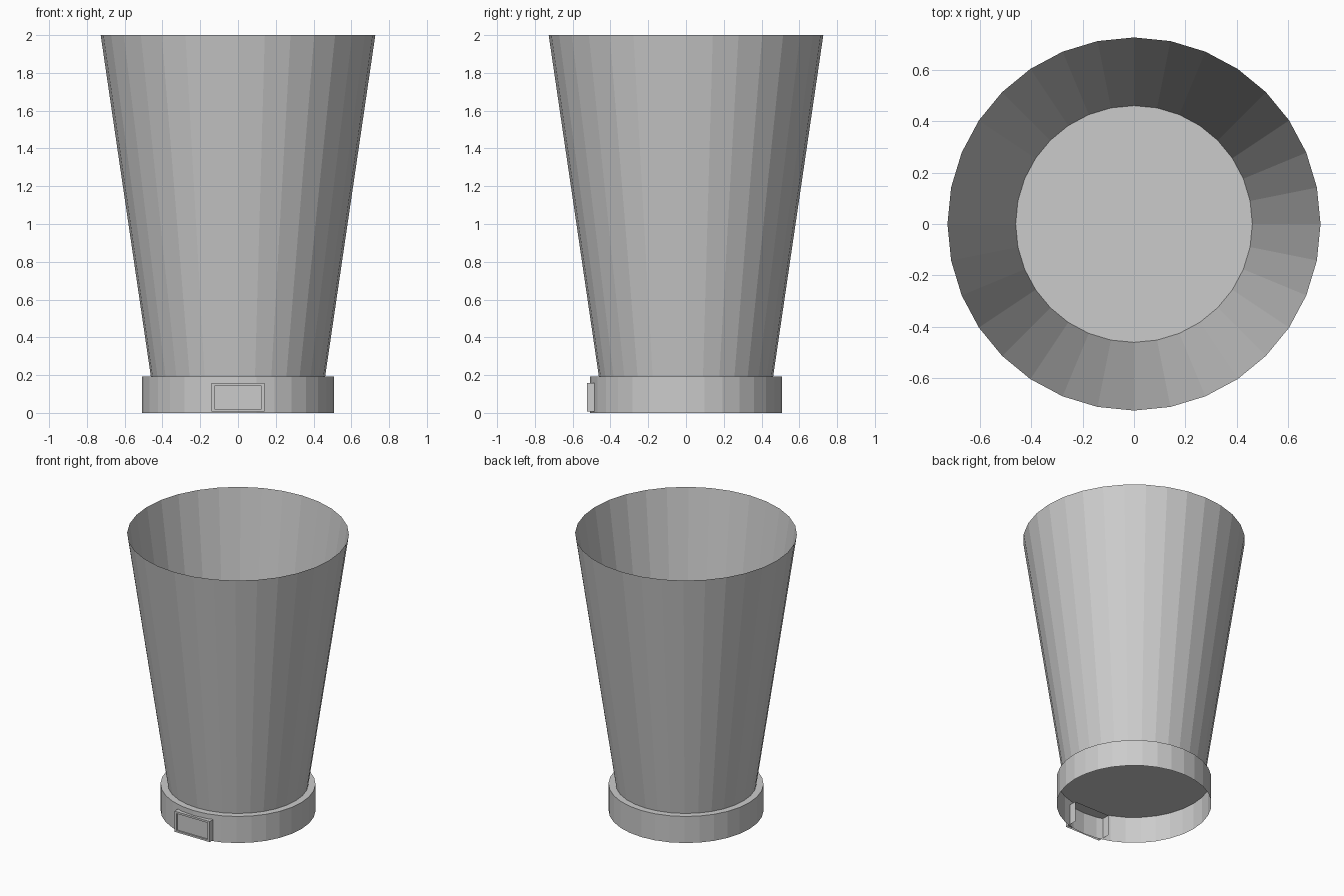
import bpy, bmesh, math

if "Cube" in bpy.data.objects:
    bpy.data.objects.remove(bpy.data.objects["Cube"])

SIDES = 32


def finish(bm, name):
    mesh = bpy.data.meshes.new(name)
    bm.to_mesh(mesh)
    bm.free()
    obj = bpy.data.objects.new(name, mesh)
    bpy.context.collection.objects.link(obj)
    return obj


def lathe(name, profile, cap_first=False):
    """Flat-shaded thin shell through (radius, z) points."""
    bm = bmesh.new()
    rings = []
    for r, z in profile:
        angles = [2 * math.pi * i / SIDES for i in range(SIDES)]
        rings.append([bm.verts.new((r * math.cos(a), r * math.sin(a), z)) for a in angles])
    for low, high in zip(rings, rings[1:]):
        for i in range(SIDES):
            j = (i + 1) % SIDES
            bm.faces.new((low[i], low[j], high[j], high[i]))
    if cap_first:
        bm.faces.new(rings[0][::-1])
    return finish(bm, name)


# Tapered open cup with a flat floor
lathe("cup", [(0.461, 0.19), (0.727, 2.0)], cap_first=True)

# Hollow base band with a flat ledge meeting the cup
lathe("base_band", [(0.508, 0.0), (0.508, 0.192), (0.461, 0.192)])

# Front plate: open at the back and underside, with a recessed panel
bm = bmesh.new()


def rectangle(half_x, z0, z1, y):
    return [bm.verts.new((x, y, z)) for x, z in
            ((-half_x, z0), (half_x, z0), (half_x, z1), (-half_x, z1))]


loops = [rectangle(0.141, 0.008, 0.157, -0.43),
         rectangle(0.141, 0.008, 0.157, -0.525),
         rectangle(0.125, 0.021, 0.143, -0.525),
         rectangle(0.125, 0.021, 0.143, -0.515)]
for n, (a, b) in enumerate(zip(loops, loops[1:])):
    for i in range(4):
        if n == 0 and i == 0:
            continue
        j = (i + 1) % 4
        bm.faces.new((a[i], a[j], b[j], b[i]))
bm.faces.new(loops[-1])
finish(bm, "front_plate")
